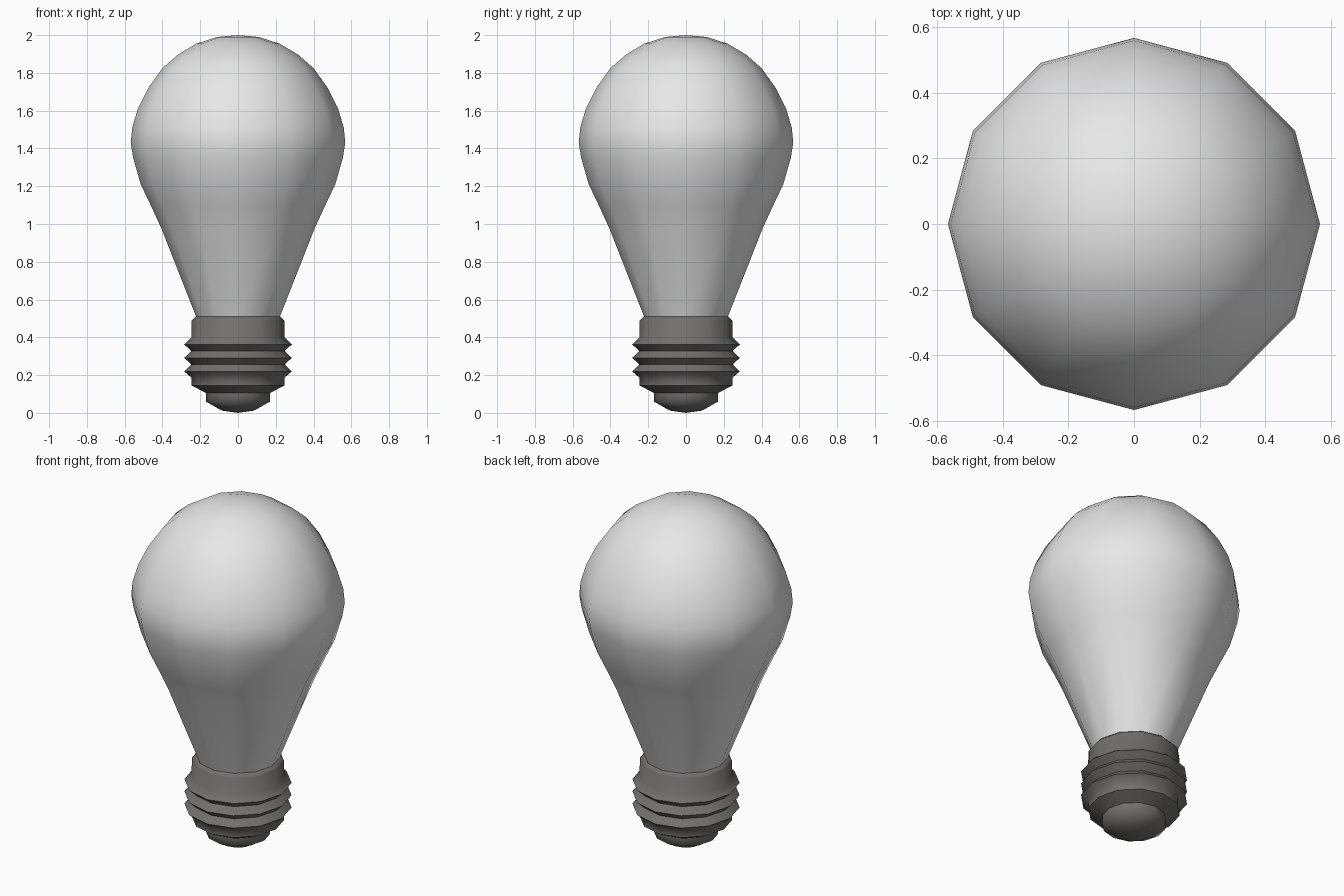
import bpy, bmesh, math

if "Cube" in bpy.data.objects:
    bpy.data.objects.remove(bpy.data.objects["Cube"])

SIDES = 12


def material(name, rgb):
    m = bpy.data.materials.new(name)
    m.diffuse_color = (*rgb, 1)
    m.use_nodes = True
    m.node_tree.nodes["Principled BSDF"].inputs["Base Color"].default_value = m.diffuse_color
    return m


def lathe(name, profile, mat, angle):
    """Spin (radius, height) points, listed bottom to top, about z."""
    bm = bmesh.new()
    rings = []
    for r, z in profile:
        n = 1 if r == 0 else SIDES
        rings.append([bm.verts.new((r * math.cos(2 * math.pi * i / SIDES),
                                    r * math.sin(2 * math.pi * i / SIDES), z))
                      for i in range(n)])
    for a, b in zip(rings, rings[1:]):
        for i in range(SIDES):
            j = (i + 1) % SIDES
            if len(a) == 1:
                bm.faces.new((a[0], b[j], b[i]))
            elif len(b) == 1:
                bm.faces.new((a[i], a[j], b[0]))
            else:
                bm.faces.new((a[i], a[j], b[j], b[i]))
    mesh = bpy.data.meshes.new(name)
    bm.to_mesh(mesh)
    bm.free()
    mesh.materials.append(mat)
    ob = bpy.data.objects.new(name, mesh)
    bpy.context.collection.objects.link(ob)
    bpy.ops.object.select_all(action='DESELECT')
    ob.select_set(True)
    bpy.context.view_layer.objects.active = ob
    bpy.ops.object.shade_smooth_by_angle(angle=math.radians(angle))
    return ob


glass = material("frosted white glass", (0.8, 0.8, 0.8))
metal = material("dark grey metal", (0.17, 0.163, 0.16))

# Pear-shaped glass envelope
lathe("glass_bulb", [
    (0.22, 0.505), (0.405, 0.975), (0.46, 1.095), (0.515, 1.21),
    (0.555, 1.35), (0.568, 1.43), (0.56, 1.51), (0.53, 1.61),
    (0.475, 1.72), (0.40, 1.825), (0.32, 1.895), (0.22, 1.955),
    (0.11, 1.99), (0, 2.0)], glass, 60)

# Screw base: contact tip, insulator step, three thread ridges, collar
tip = [(0, 0), (0.085, 0.012), (0.17, 0.06), (0.17, 0.105), (0.245, 0.145), (0.245, 0.185)]
threads = []
for k in range(3):
    z = 0.22 + 0.0715 * k
    threads += [(0.285, z), (0.247, z + 0.036)]
lathe("screw_base", tip + threads + [(0.245, 0.49), (0.225, 0.51), (0, 0.51)], metal, 60)
